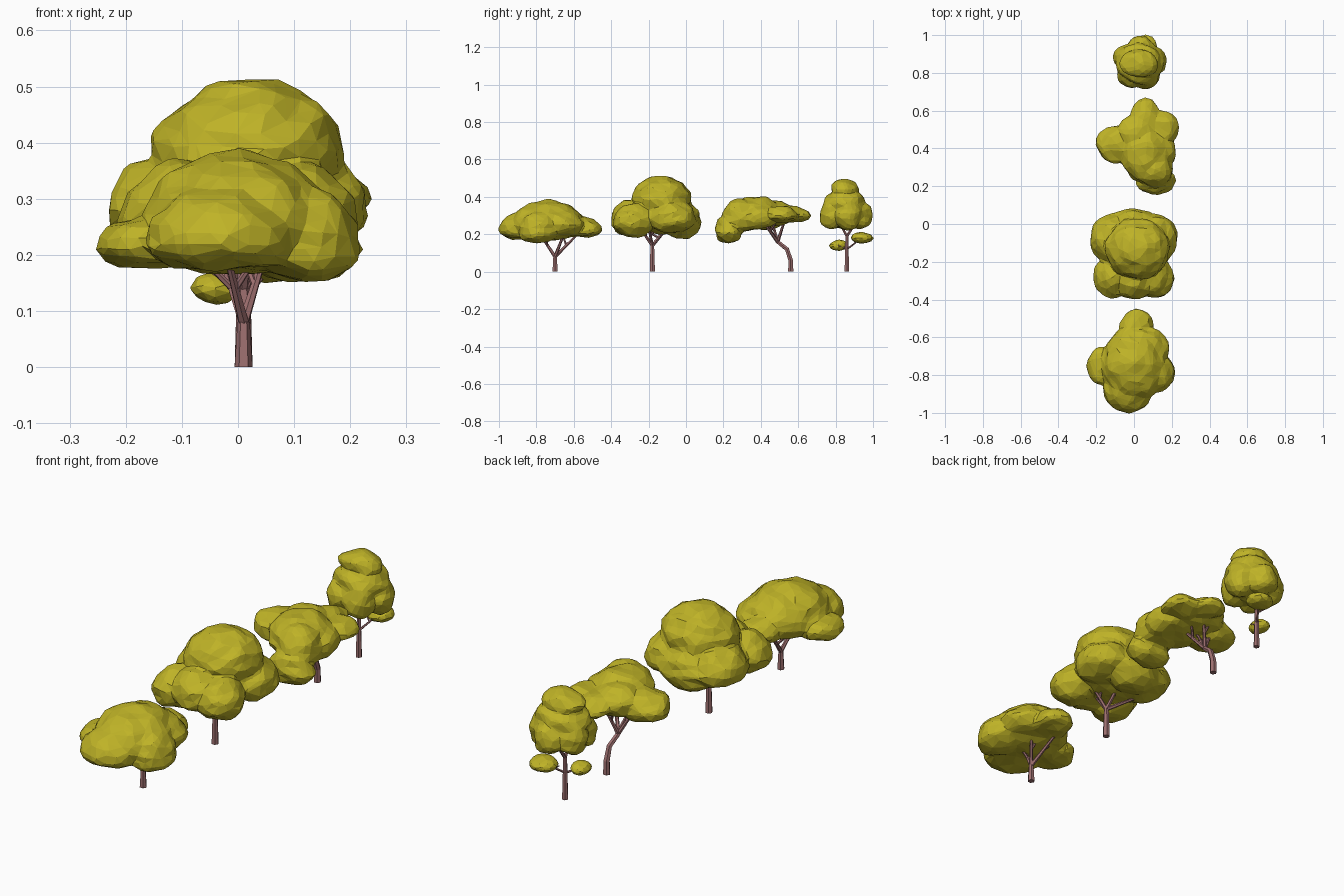
import bpy, bmesh
from math import cos, sin, tau
from mathutils import Vector, noise

cube = bpy.data.objects.get("Cube")
if cube:
    bpy.data.objects.remove(cube, do_unlink=True)


def material(name, *rgb):
    mat = bpy.data.materials.new(name)
    mat.use_nodes = True
    mat.diffuse_color = (*rgb, 1)
    mat.node_tree.nodes["Principled BSDF"].inputs["Base Color"].default_value = (*rgb, 1)
    return mat


leaf = material("olive_yellow_leaves", .52, .45, .02)
bark = material("dusty_pink_bark", .34, .16, .16)


def add_object(name, data):
    obj = bpy.data.objects.new(name, data)
    bpy.context.collection.objects.link(obj)
    return obj


def evaluated_mesh(obj):
    graph = bpy.context.evaluated_depsgraph_get()
    return bpy.data.meshes.new_from_object(obj.evaluated_get(graph))


def paint_flat(mesh, mat):
    mesh.materials.clear()
    mesh.materials.append(mat)
    for face in mesh.polygons:
        face.use_smooth = False
        face.material_index = 0


def bake(obj):
    """Replace an object's mesh by its modified mesh."""
    mesh = evaluated_mesh(obj)
    obj.modifiers.clear()
    obj.data = mesh
    return mesh


def canopy(name, y, lobes, under, face_count, rough=.012):
    """Merge lobes (centre, radii) into one faceted crown, squashed below by under."""
    bm = bmesh.new()
    for centre, radii in lobes:
        ball = bmesh.ops.create_icosphere(bm, subdivisions=3, radius=1)
        for vert in ball["verts"]:
            if vert.co.z < 0:
                vert.co.z *= under
            vert.co = Vector(centre) + vert.co * Vector(radii)
            vert.co.y += y
    mesh = bpy.data.meshes.new(name)
    bm.to_mesh(mesh)
    bm.free()
    obj = add_object(name, mesh)

    # One soft skin around all lobes
    merge = obj.modifiers.new("merge", "REMESH")
    merge.mode = "VOXEL"
    merge.voxel_size = .01
    soften = obj.modifiers.new("soften", "SMOOTH")
    soften.iterations = 4
    mesh = bake(obj)

    # Layered leafy unevenness
    normals = [vert.normal.copy() for vert in mesh.vertices]
    for vert, normal in zip(mesh.vertices, normals):
        sample = vert.co * Vector((13, 13, 26))
        vert.co += normal * (rough * noise.noise(sample) + .003)

    # Coarse flat facets
    facets = obj.modifiers.new("facets", "DECIMATE")
    facets.ratio = min(1, face_count / (2 * len(mesh.polygons)))
    paint_flat(bake(obj), leaf)


def trunk(name, y, stem, tips, foot=.016, neck=.011):
    """A stem along its points, then a bough with a twig from its end to every tip."""
    stem = [Vector(point) for point in stem]
    paths = [(stem, foot, neck)]
    for tip in map(Vector, tips):
        start = stem[-1]
        elbow = start.lerp(tip, .5)
        reach = tip - start
        side = Vector((-reach.y, reach.x, reach.z)) / 2
        paths.append(([start, elbow, tip], neck * .9, neck / 2))
        paths.append(([elbow, elbow + side], neck * .6, neck * .4))

    curve = bpy.data.curves.new(name, "CURVE")
    curve.dimensions = "3D"
    curve.bevel_depth = 1
    curve.bevel_resolution = 1
    curve.use_fill_caps = True
    for points, thick, thin in paths:
        spline = curve.splines.new("POLY")
        spline.points.add(len(points) - 1)
        for i, (target, point) in enumerate(zip(spline.points, points)):
            target.co = (point.x, point.y + y, point.z, 1)
            target.radius = thick + (thin - thick) * i / (len(points) - 1)
    path = add_object(name + "_path", curve)
    mesh = evaluated_mesh(path)
    bpy.data.objects.remove(path, do_unlink=True)
    paint_flat(mesh, bark)
    add_object(name, mesh)


# Front tree: low, broad dome with uneven skirts
front_y = -.7
front_lobes = {
    "dome": ((0, -.04, .24), (.17, .2, .14)),
    "front": ((-.03, -.17, .22), (.13, .13, .1)),
    "back": ((.01, .14, .22), (.09, .11, .07)),
    "right": ((-.16, -.05, .21), (.09, .1, .06)),
    "left": ((.12, -.09, .21), (.1, .1, .11)),
    "shoulder": ((.08, .03, .24), (.1, .12, .09)),
}
canopy("front_tree_canopy", front_y, front_lobes.values(), under=.5, face_count=800)
trunk("front_tree_trunk", front_y, [(.01, 0, 0), (.01, 0, .08)],
      [(-.02, -.08, .2), (-.03, .12, .2), (.05, .05, .21)])

# Second tree: tall dome on a ring of lobes
second_y = -.18
second_lobes = {
    "dome": ((.02, .05, .38), (.17, .16, .13)),
    "core": ((0, .02, .28), (.17, .18, .1)),
    "front": ((0, -.12, .28), (.11, .1, .1)),
    "back": ((0, .16, .26), (.14, .1, .11)),
}
for side in (-1, 1):
    second_lobes["front_side", side] = ((side * .11, -.1, .26), (.1, .11, .1))
    second_lobes["back_side", side] = ((side * .11, .1, .28), (.12, .13, .1))
canopy("second_tree_canopy", second_y, second_lobes.values(), under=.75, face_count=1000)
trunk("second_tree_trunk", second_y, [(.01, 0, 0), (.01, 0, .08), (.01, 0, .14)],
      [(.02, -.07, .24), (0, .08, .24), (-.12, .07, .22), (.07, -.02, .24)])

# Third tree: thin crown leaning forward from a bent trunk
third_y = .56
third_lobes = {
    "middle": ((.06, -.19, .3), (.13, .15, .1)),
    "ridge": ((.11, -.27, .28), (.1, .1, .11)),
    "drooping_front": ((.11, -.33, .21), (.1, .07, .09)),
    "right": ((-.09, -.14, .28), (.11, .1, .08)),
    "centre": ((.02, -.09, .3), (.11, .11, .08)),
    "left": ((.14, -.05, .3), (.1, .09, .05)),
    "back": ((.06, 0, .3), (.08, .1, .05)),
    "flank": ((.14, -.18, .28), (.08, .1, .08)),
}
canopy("third_tree_canopy", third_y, third_lobes.values(), under=.65, face_count=800)
trunk("third_tree_trunk", third_y,
      [(.01, 0, 0), (.01, 0, .06), (.01, -.02, .12), (0, -.07, .16)],
      [(-.02, -.15, .28), (.04, -.03, .28), (.07, -.15, .27), (-.06, -.1, .27)])

# Back tree: small stacked crown on a ring of lobes
back_y = .86
back_lobes = {
    "top": ((.03, -.01, .44), (.1, .07, .05)),
    "middle": ((.03, -.01, .36), (.12, .11, .08)),
    "core": ((.02, -.01, .29), (.1, .1, .07)),
}
for i in range(5):
    angle = tau * i / 5 + .2
    spot = (.03 + .08 * cos(angle), -.01 + .08 * sin(angle), .3)
    back_lobes["ring", i] = (spot, (.065, .065, .08))
canopy("back_tree_canopy", back_y, back_lobes.values(), under=.9, face_count=750)
trunk("back_tree_trunk", back_y, [(.01, 0, 0), (.01, 0, .09), (.01, 0, .19)],
      [(.01, -.05, .28), (.02, .06, .28)], foot=.014, neck=.009)

# Two hanging tufts and the thin boughs that carry them
tufts = {
    "low_tuft": ((-.04, -.04, .14), (.04, .05, .03)),
    "high_tuft": ((.06, .08, .18), (.06, .06, .03)),
}
for name, (centre, radii) in tufts.items():
    canopy("back_tree_" + name, back_y, [(centre, radii)], under=.9, face_count=110, rough=.006)
    trunk("back_tree_bough_to_" + name, back_y, [(.01, 0, .1), (.01, 0, .12)],
          [centre], foot=.006, neck=.006)
